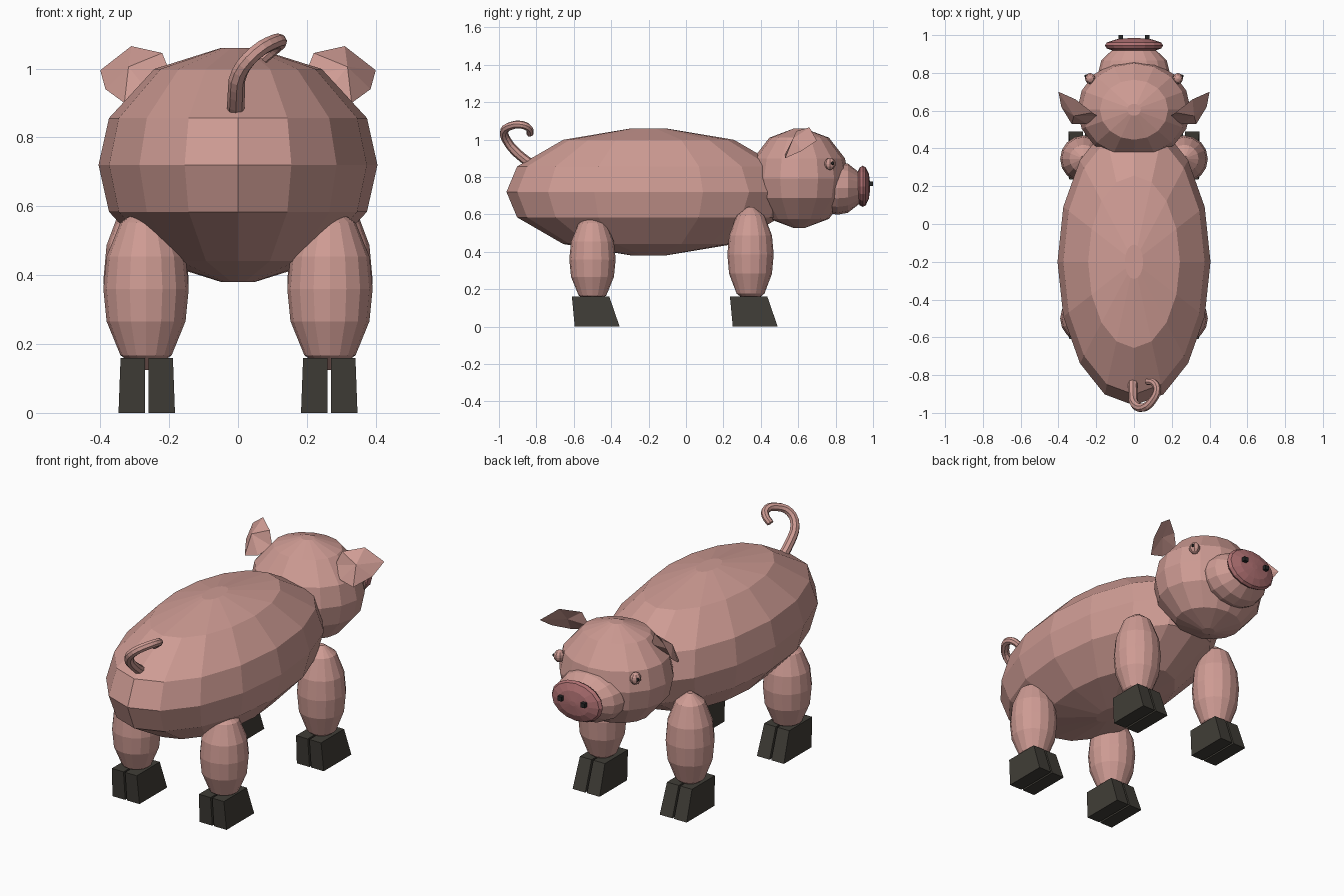
import bpy, bmesh, math
from mathutils import Vector

if "Cube" in bpy.data.objects:
    bpy.data.objects.remove(bpy.data.objects["Cube"])


def material(name, rgb):
    m = bpy.data.materials.new(name)
    m.diffuse_color = (*rgb, 1)
    m.use_nodes = True
    m.node_tree.nodes["Principled BSDF"].inputs["Base Color"].default_value = m.diffuse_color
    return m


PINK = material("pink skin", (0.62, 0.33, 0.295))
ROSE = material("rose snout", (0.42, 0.16, 0.165))
DARK = material("dark hoof", (0.052, 0.047, 0.038))
BLACK = material("black", (0.02, 0.02, 0.02))


def add_mesh(name, verts, faces, mat):
    me = bpy.data.meshes.new(name)
    me.from_pydata([tuple(v) for v in verts], [], faces)
    bm = bmesh.new()
    bm.from_mesh(me)
    bmesh.ops.recalc_face_normals(bm, faces=bm.faces)
    bm.to_mesh(me)
    bm.free()
    me.materials.append(mat)
    ob = bpy.data.objects.new(name, me)
    bpy.context.collection.objects.link(ob)
    return ob


# (height, radius) of the faceted ellipsoid shared by most parts
PROFILE = [(-1, 0.12), (-0.82, 0.6), (-0.4, 0.925), (0, 1),
           (0.4, 0.925), (0.82, 0.6), (1, 0.12)]


def blob(name, centre, radii, mat, segs=16, axis="z"):
    c, verts, faces = Vector(centre), [], []
    for h, r in PROFILE:
        for i in range(segs):
            a = 2 * math.pi * i / segs
            p = (r * math.sin(a), -r * math.cos(a), h)
            if axis == "y":
                p = (p[0], h, -p[1])
            verts.append(c + Vector([p[k] * radii[k] for k in range(3)]))
    n = len(PROFILE)
    for j in range(n - 1):
        for i in range(segs):
            k = (i + 1) % segs
            faces.append((j * segs + i, j * segs + k, (j + 1) * segs + k, (j + 1) * segs + i))
    faces += [tuple(range(segs)), tuple(range((n - 1) * segs, n * segs))]
    return add_mesh(name, verts, faces, mat)


def box(name, bottom, top, z0, z1, mat):
    """Tapered block; bottom and top are (x0, x1, y0, y1)."""
    verts = []
    for (x0, x1, y0, y1), z in ((bottom, z0), (top, z1)):
        verts += [(x0, y0, z), (x1, y0, z), (x1, y1, z), (x0, y1, z)]
    faces = [(0, 1, 2, 3), (4, 5, 6, 7)]
    faces += [(i, (i + 1) % 4, (i + 1) % 4 + 4, i + 4) for i in range(4)]
    return add_mesh(name, verts, faces, mat)


# Body, head, muzzle and snout
blob("body", (0, -0.2, 0.72), (0.405, 0.76, 0.34), PINK)
blob("head", (0, 0.605, 0.793), (0.30, 0.265, 0.265), PINK)
blob("muzzle", (0, 0.81, 0.74), (0.187, 0.14, 0.142), PINK, axis="y")
blob("snout", (0, 0.945, 0.75), (0.155, 0.04, 0.11), ROSE, axis="y")

for s, side in ((-1, "left"), (1, "right")):
    # Nostrils
    x = 0.07 * s
    r = (x - 0.012, x + 0.012, 0.965, 1.0)
    box("nostril_" + side, r, r, 0.752, 0.776, BLACK)

    # Eyes with small pupils
    eye = Vector((0.232 * s, 0.77, 0.87))
    blob("eye_" + side, eye, (0.028, 0.03, 0.032), PINK, 8)
    blob("pupil_" + side, eye + Vector((0.022 * s, 0.013, 0.003)),
         (0.009, 0.009, 0.009), BLACK, 6)

    # Cupped leaf-shaped ears
    rim = [(0.19, 0.57, 0.97), (0.22, 0.59, 1.045), (0.31, 0.66, 1.065), (0.40, 0.70, 0.995),
           (0.385, 0.62, 0.94), (0.33, 0.53, 0.90), (0.25, 0.53, 0.92)]
    n = len(rim)
    rim += [(0.318, 0.572, 1.005), (0.305, 0.595, 0.985)]
    faces = [(i, (i + 1) % n, c) for c in (n, n + 1) for i in range(n)]
    add_mesh("ear_" + side, [(p[0] * s, p[1], p[2]) for p in rim], faces, PINK)

    # Legs with cloven hooves
    for part, y, zc, rz in (("front", 0.345, 0.385, 0.255), ("rear", -0.5, 0.36, 0.235)):
        blob(f"{part}_leg_{side}", (0.267 * s, y, zc), (0.124, 0.124, rz), PINK)
        for toe, x0, x1, t0, t1 in (("inner", 0.183, 0.26, 0.189, 0.26),
                                    ("outer", 0.27, 0.347, 0.27, 0.341)):
            box(f"{part}_hoof_{toe}_{side}",
                (x0 * s, x1 * s, y - 0.095, y + 0.145),
                (t0 * s, t1 * s, y - 0.11, y + 0.09), 0, 0.16, DARK)

# Curly tail
cu = bpy.data.curves.new("tail", "CURVE")
cu.dimensions = "3D"
cu.bevel_depth = 0.026
cu.bevel_resolution = 2
cu.use_fill_caps = True
cu.resolution_u = 3
path = [(-0.005, -0.80, 0.85), (-0.005, -0.90, 0.925), (0.005, -0.955, 0.99),
        (0.05, -0.972, 1.045), (0.10, -0.93, 1.075), (0.122, -0.875, 1.078),
        (0.105, -0.84, 1.06), (0.07, -0.833, 1.03)]
sp = cu.splines.new("BEZIER")
sp.bezier_points.add(len(path) - 1)
for i, (bp, co) in enumerate(zip(sp.bezier_points, path)):
    bp.co = co
    bp.handle_left_type = bp.handle_right_type = "AUTO"
    bp.radius = 1 - 0.04 * i
sp.use_smooth = False
cu.materials.append(PINK)
bpy.context.collection.objects.link(bpy.data.objects.new("tail", cu))
